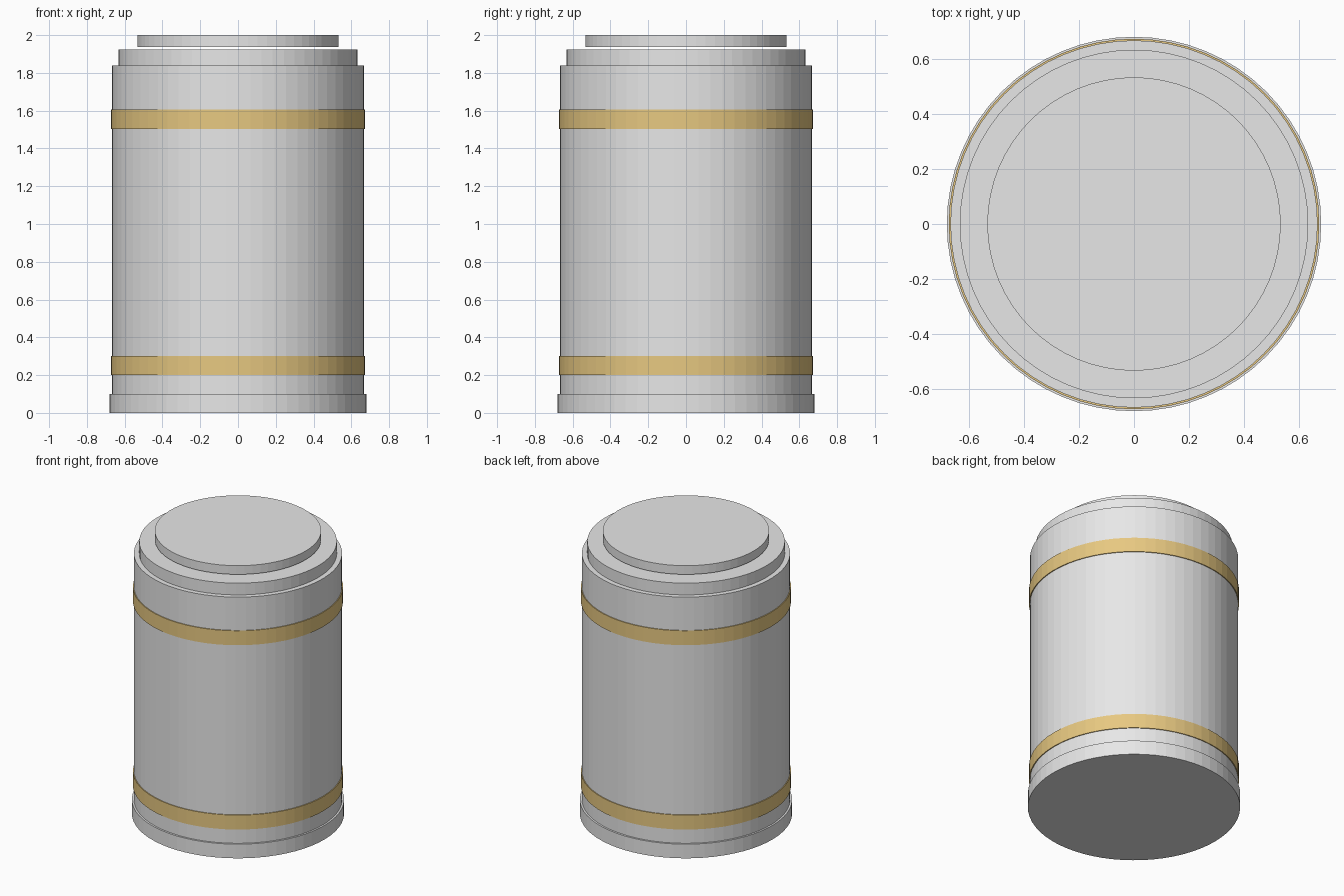
import bpy

SEGMENTS = 64

# Remove the default object
cube = bpy.data.objects.get("Cube")
if cube:
    bpy.data.objects.remove(cube, do_unlink=True)


def make_material(name, color):
    mat = bpy.data.materials.new(name)
    mat.use_nodes = True
    mat.diffuse_color = color
    mat.node_tree.nodes["Principled BSDF"].inputs["Base Color"].default_value = color
    return mat


def disc(name, radius, bottom, top, mat):
    """Upright flat-shaded cylinder between two heights."""
    bpy.ops.mesh.primitive_cylinder_add(
        vertices=SEGMENTS, radius=radius, depth=top - bottom,
        location=(0, 0, (bottom + top) / 2))
    obj = bpy.context.object
    obj.name = name
    obj.data.materials.append(mat)
    return obj


silver = make_material("silver", (0.8, 0.8, 0.8, 1))
gold = make_material("gold", (0.8, 0.58, 0.22, 1))

# Canister: foot, body, stepped lid and the raised cap floating just above it
disc("base", 0.68, 0, 0.1, silver)
disc("body", 0.667, 0.05, 1.84, silver)
disc("lid", 0.633, 1.8, 1.923, silver)
disc("cap", 0.533, 1.938, 2, silver)

# Trim bands
for name, bottom in (("lower_band", 0.2), ("upper_band", 1.503)):
    disc(name, 0.673, bottom, bottom + 0.102, gold)
